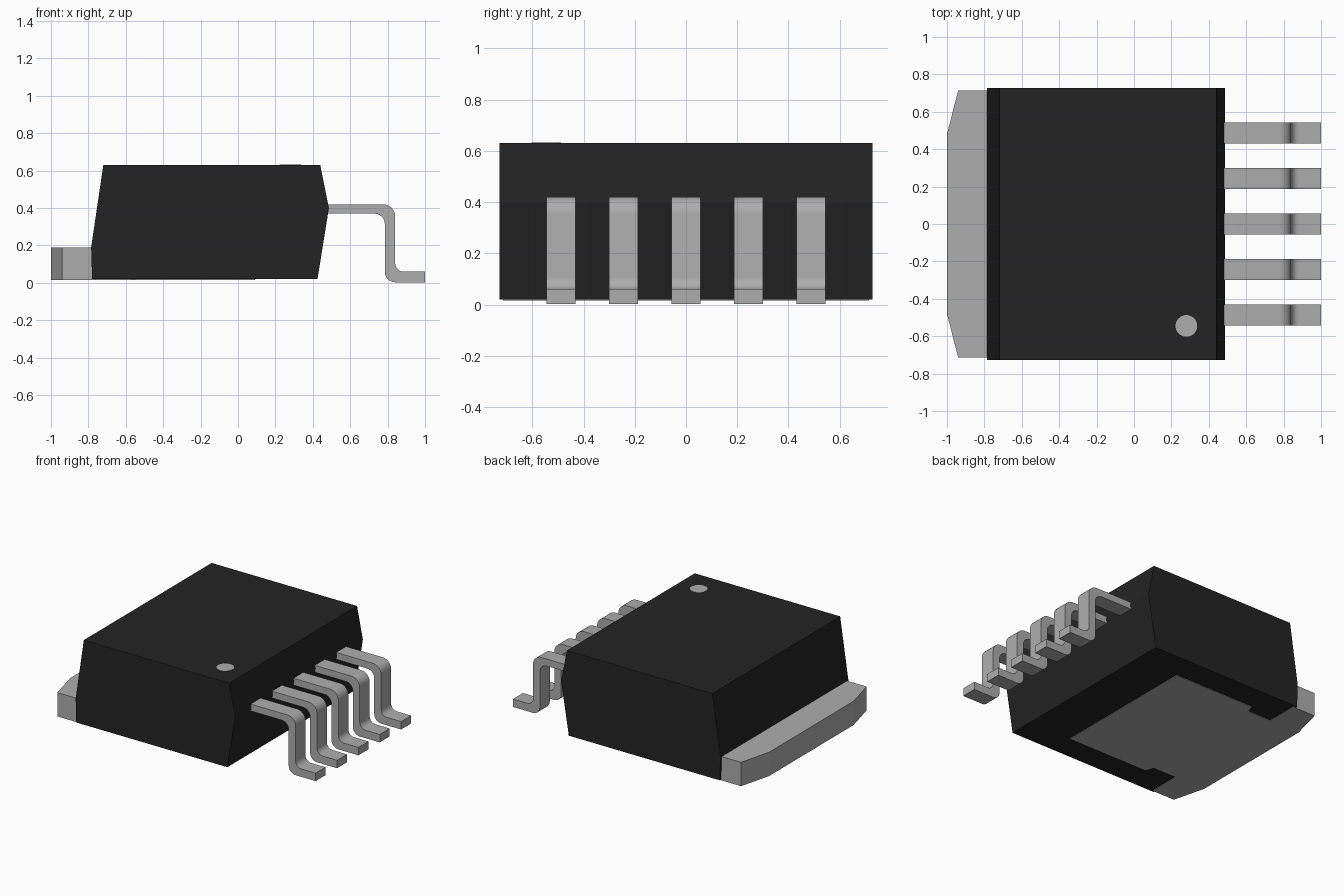
import bpy, bmesh, math
from mathutils import Vector

cube = bpy.data.objects.get("Cube")
if cube:
    bpy.data.objects.remove(cube, do_unlink=True)


def material(name, rgb):
    m = bpy.data.materials.new(name)
    m.use_nodes = True
    col = (*rgb, 1.0)
    m.diffuse_color = col
    m.node_tree.nodes["Principled BSDF"].inputs["Base Color"].default_value = col
    return m


BLACK = material("black_plastic", (0.017, 0.017, 0.017))
METAL = material("tinned_metal", (0.42, 0.42, 0.42))


def prism(name, points, extrude, mat):
    """Extrude a closed 3D outline into a solid."""
    bm = bmesh.new()
    face = bm.faces.new([bm.verts.new(p) for p in points])
    ext = bmesh.ops.extrude_face_region(bm, geom=[face])
    moved = [v for v in ext["geom"] if isinstance(v, bmesh.types.BMVert)]
    bmesh.ops.translate(bm, verts=moved, vec=extrude)
    bmesh.ops.recalc_face_normals(bm, faces=bm.faces)
    mesh = bpy.data.meshes.new(name)
    bm.to_mesh(mesh)
    bm.free()
    mesh.materials.append(mat)
    obj = bpy.data.objects.new(name, mesh)
    bpy.context.collection.objects.link(obj)
    return obj


def arc(cx, cz, r, start, end, steps=6):
    """Points on a bend, angles in degrees."""
    angles = [math.radians(start + (end - start) * i / steps) for i in range(steps + 1)]
    return [(cx + r * math.cos(a), cz + r * math.sin(a)) for a in angles]


# Moulded body: side profile extruded along y
HALF = 0.728
profile = [(-0.78, 0.02), (-0.785, 0.19), (-0.72, 0.63),
           (0.44, 0.63), (0.486, 0.40), (0.425, 0.02)]
prism("body", [(x, -HALF, z) for x, z in profile], (0, 2 * HALF, 0), BLACK)

# Heat tab with necked pad showing on the underside
half_outline = [(0.09, 0.54), (-0.55, 0.54), (-0.57, 0.48), (-0.76, 0.48),
                (-0.76, 0.715), (-0.94, 0.715), (-1.0, 0.48)]
outline = half_outline + [(x, -y) for x, y in reversed(half_outline)]
prism("heat_tab", [(x, y, 0.016) for x, y in outline], (0, 0, 0.172), METAL)

# Bent leads: gull-wing profile with rounded bends
lead = [(0.40, 0.42)]
lead += arc(0.775, 0.355, 0.065, 90, 0)       # upper outer bend
lead += arc(0.885, 0.105, 0.045, 180, 270)    # lower inner bend
lead += [(1.0, 0.06), (1.0, 0.003)]
lead += arc(0.84, 0.058, 0.055, 270, 180)     # lower outer bend
lead += arc(0.73, 0.315, 0.055, 0, 90)        # upper inner bend
lead += [(0.40, 0.37)]
WIDTH, PITCH = 0.113, 0.2435
for i in range(5):
    y = (i - 2) * PITCH - WIDTH / 2
    obj = prism(f"lead_{i + 1}", [(x, y, z) for x, z in lead], (0, WIDTH, 0), METAL)
    bpy.ops.object.select_all(action="DESELECT")
    obj.select_set(True)
    bpy.context.view_layer.objects.active = obj
    bpy.ops.object.shade_smooth_by_angle(angle=math.radians(35))

# Round marker for the first pin
centre = Vector((0.28, -0.545, 0.628))
ring = [centre + Vector((0.058 * math.cos(a), 0.058 * math.sin(a), 0))
        for a in (math.tau * i / 32 for i in range(32))]
prism("pin_marker", ring, (0, 0, 0.004), METAL)
